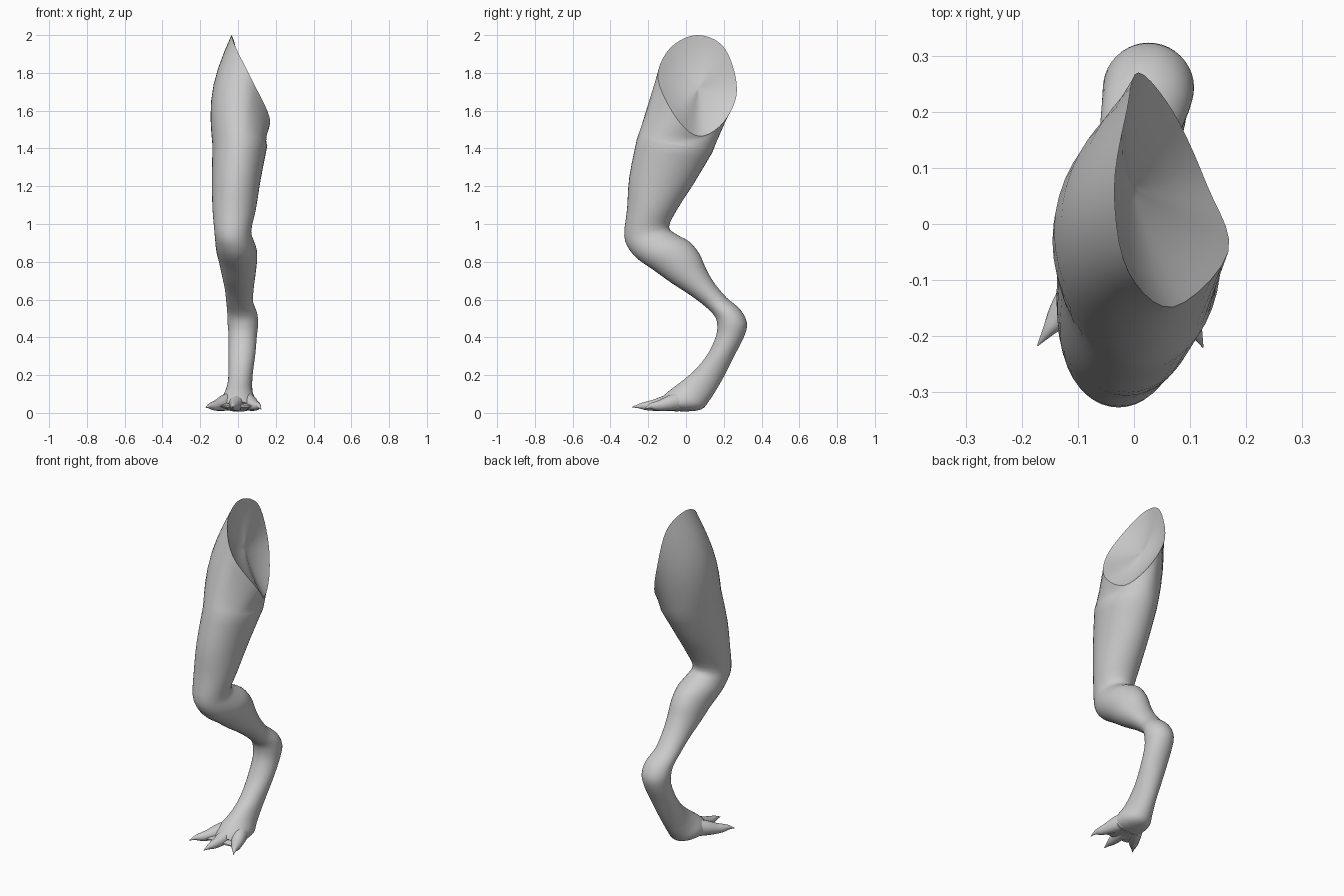
import bpy, bmesh, math
from mathutils import Vector

if "Cube" in bpy.data.objects:
    bpy.data.objects.remove(bpy.data.objects["Cube"])

N = 40  # points around every cross-section

skin = bpy.data.materials.new("grey skin")
skin.diffuse_color = (0.6, 0.6, 0.6, 1)
skin.use_nodes = True
skin.node_tree.nodes["Principled BSDF"].inputs["Base Color"].default_value = skin.diffuse_color


def spline(p0, p1, p2, p3, t):
    return 0.5 * (2 * p1 + (p2 - p0) * t + (2 * p0 - 5 * p1 + 4 * p2 - p3) * t * t
                  + (3 * p1 - p0 - 3 * p2 + p3) * t ** 3)


def resample(pts, steps):
    """Smooth open curve through the points."""
    out = []
    for i in range(len(pts) - 1):
        q = [pts[max(0, min(len(pts) - 1, i + k))] for k in (-1, 0, 1, 2)]
        out += [spline(*q, s / steps) for s in range(steps)]
    return out + [pts[-1]]


def loft(name, rings):
    """Skin a list of closed rings, capping both ends."""
    bm = bmesh.new()
    loops = [[bm.verts.new(p) for p in ring] for ring in rings]
    for a, b in zip(loops, loops[1:]):
        n = len(a)
        for i in range(n):
            bm.faces.new((a[i], a[(i + 1) % n], b[(i + 1) % n], b[i]))
    for loop, ring in ((loops[0], rings[0]), (loops[-1], rings[-1])):
        c = bm.verts.new(sum(ring, Vector()) / len(ring))
        for i in range(len(loop)):
            bm.faces.new((loop[i], loop[(i + 1) % len(loop)], c))
    bmesh.ops.recalc_face_normals(bm, faces=bm.faces)
    me = bpy.data.meshes.new(name)
    bm.to_mesh(me)
    bm.free()
    me.materials.append(skin)
    ob = bpy.data.objects.new(name, me)
    bpy.context.collection.objects.link(ob)
    bpy.ops.object.select_all(action='DESELECT')
    ob.select_set(True)
    bpy.context.view_layer.objects.active = ob
    bpy.ops.object.shade_smooth_by_angle(angle=math.radians(50))


# Leg sections: front y, z, back y, z, min x, max x
sections = [
    (-.26, 1.45, .14, 1.38, -.135, .155), (-.30, 1.25, .045, 1.22, -.138, .12),
    (-.312, 1.08, -.045, 1.08, -.135, .095), (-.327, .94, -.09, .985, -.125, .07),
    (-.30, .865, -.05, .945, -.12, .085), (-.25, .81, .02, .905, -.115, .1),
    (-.17, .755, .072, .84, -.1, .1), (-.08, .69, .105, .765, -.085, .092),
    (.02, .625, .148, .69, -.07, .083), (.1, .565, .215, .61, -.062, .08),
    (.15, .515, .285, .55, -.057, .1), (.165, .47, .322, .48, -.055, .107),
    (.16, .41, .31, .41, -.05, .1), (.12, .32, .26, .31, -.05, .092),
    (.06, .24, .21, .21, -.05, .08), (0, .185, .165, .13, -.055, .075),
    (-.045, .15, .12, .06, -.07, .078), (-.085, .12, .08, .018, -.088, .09),
    (-.125, .085, 0, .008, -.088, .085), (-.145, .06, -.08, .012, -.07, .06)]


def section_ring(f_y, f_z, b_y, b_z, x0, x1):
    ring = []
    for i in range(N):
        a = 2 * math.pi * i / N
        c, s = math.cos(a), math.sin(a)
        ring.append(Vector(((x0 + x1) / 2 - s * (x1 - x0) / 2,
                            (f_y + b_y) / 2 + c * (f_y - b_y) / 2,
                            (f_z + b_z) / 2 + c * (f_z - b_z) / 2)))
    return ring


rings = [section_ring(*s) for s in sections]

# Slanted hip rim: front, outer, back, inner and the points between
rim_pts = [Vector(p) for p in (
    (.07, -.148, 1.77), (-.01, -.085, 1.93), (-.035, .06, 2.0), (-.012, .205, 1.93),
    (.008, .27, 1.71), (.07, .2, 1.54), (.13, .07, 1.465), (.168, -.05, 1.56))]
rim = []
for i in range(N):
    k, t = divmod(i * 8 / N, 1)
    rim.append(spline(*[rim_pts[(int(k) + d) % 8] for d in (-1, 0, 1, 2)], t))

# Upper thigh between the rim and the first section, bulging outwards
thigh = []
for t in (.85, .7, .55, .4, .25, .12):
    ring = []
    for i in range(N):
        p = rings[0][i].lerp(rim[i], t)
        outer = max(0, math.sin(2 * math.pi * i / N))
        p.x -= .05 * outer * math.sin(math.pi * t)
        ring.append(p)
    thigh.append(ring)

# Hollowed socket inside the rim
centre = sum(rim, Vector()) / N
socket = []
for k, depth in ((.12, .052), (.4, .045), (.7, .028), (.9, .01)):
    socket.append([centre.lerp(p, k) + Vector((-depth, 0, -depth * .3)) for p in rim])

# Leg, smoothed along its length
columns = [resample([r[i] for r in rings], 3) for i in range(N)]
leg = [[col[j] for col in columns] for j in range(len(columns[0]))]
loft("leg", socket + [rim] + thigh + leg)


# Toes ending in pointed claws: x, y, z, half width, half height
def toe(name, path):
    pts = resample([Vector(p[:3]) for p in path], 4)
    size = resample([Vector((p[3], p[4], 0)) for p in path], 4)
    side = Vector((-(path[-1][1] - path[0][1]), path[-1][0] - path[0][0], 0)).normalized()
    rings = []
    for p, s in zip(pts, size):
        rings.append([p + side * s.x * math.cos(a) + Vector((0, 0, s.y * math.sin(a)))
                      for a in (2 * math.pi * i / 16 for i in range(16))])
    loft(name, rings)


for name, x0, tip_x, tip_y, tip_z in (("outer_toe", -.035, -.172, -.217, .026),
                                      ("middle_toe", 0, -.028, -.285, .03),
                                      ("inner_toe", .04, .123, -.22, .018)):
    def at(t, z, w, h):
        return (x0 + (tip_x - x0) * t, -.03 + (tip_y + .03) * t, z, w, h)
    toe(name, [at(0, .065, .045, .05), at(.3, .053, .04, .042), at(.55, .041, .03, .03),
               at(.72, .037, .022, .022), at(.86, .036, .011, .012), at(1, tip_z, .001, .001)])

# Webbing between the toes
web = []
for y, x0, x1, h in ((-.04, -.08, .085, .03), (-.1, -.09, .085, .022),
                     (-.14, -.1, .085, .014), (-.165, -.095, .08, .005)):
    web.append([Vector(((x0 + x1) / 2 + math.cos(a) * (x1 - x0) / 2, y, .036 + h * math.sin(a)))
                for a in (2 * math.pi * i / 24 for i in range(24))])
loft("toe_webbing", web)
